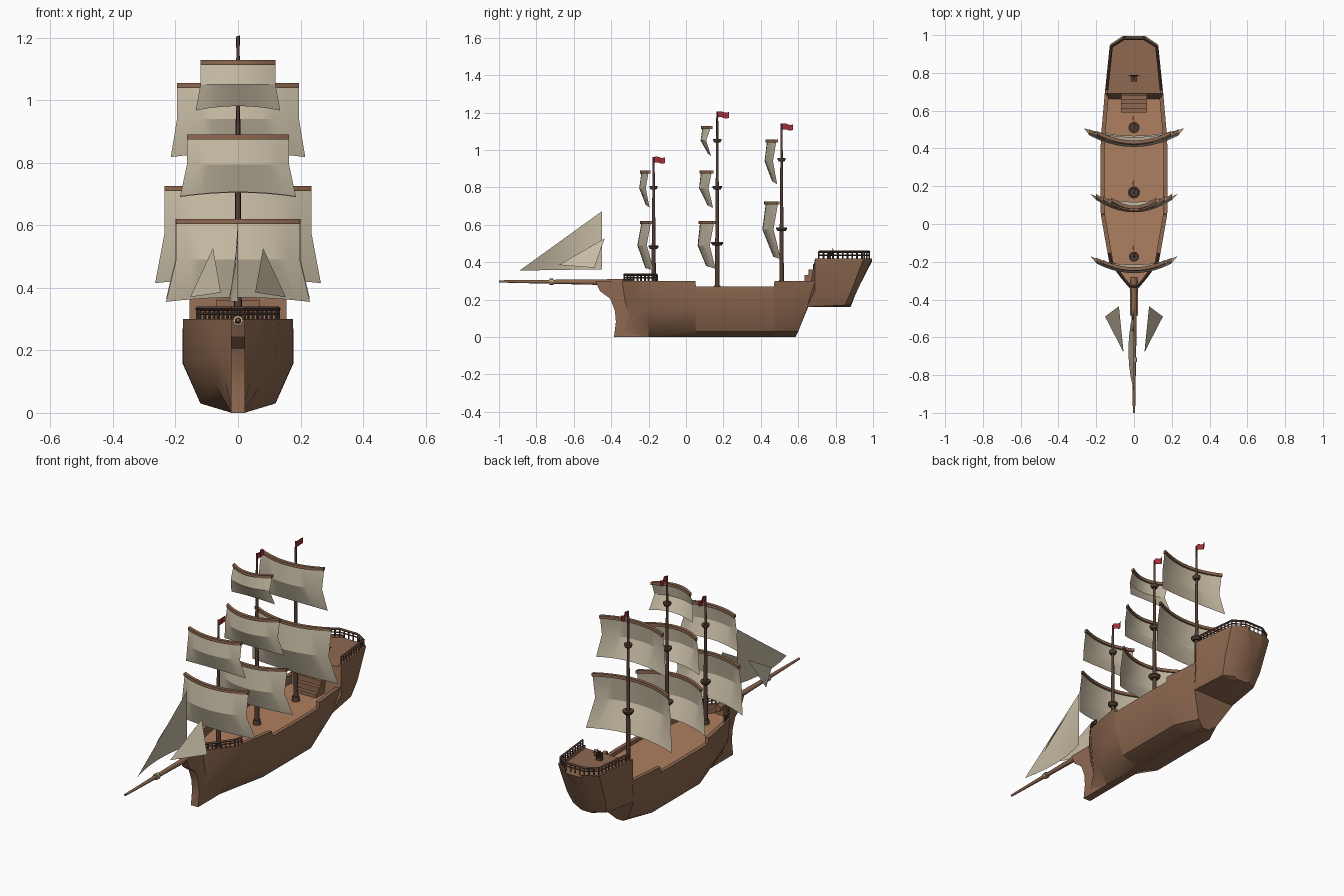
import bpy, bmesh, math
from mathutils import Vector

if "Cube" in bpy.data.objects:
    bpy.data.objects.remove(bpy.data.objects["Cube"])


def mat(name, c):
    m = bpy.data.materials.new(name)
    m.diffuse_color = (*c, 1)
    m.use_nodes = True
    m.node_tree.nodes["Principled BSDF"].inputs["Base Color"].default_value = m.diffuse_color
    return m


WOOD = mat("hull_wood", (.27, .14, .08))
DECK = mat("deck_wood", (.43, .215, .115))
DARK = mat("dark_wood", (.09, .05, .035))
SAIL = mat("canvas", (.58, .51, .38))
RED = mat("red_cloth", (.4, .03, .04))
PALE = mat("pale_band", (.5, .4, .25))


def finish(name, bm, mats, angle=28, recalc=True):
    if recalc:
        bmesh.ops.recalc_face_normals(bm, faces=bm.faces)
    me = bpy.data.meshes.new(name)
    bm.to_mesh(me)
    bm.free()
    ob = bpy.data.objects.new(name, me)
    bpy.context.collection.objects.link(ob)
    for m in mats:
        me.materials.append(m)
    bpy.ops.object.select_all(action='DESELECT')
    bpy.context.view_layer.objects.active = ob
    ob.select_set(True)
    bpy.ops.object.shade_smooth_by_angle(angle=math.radians(angle))
    return ob


def beam(bm, p, q, r1, r2=None, n=4):
    """Tapered round or square bar between two points."""
    p, q = Vector(p), Vector(q)
    d = q - p
    M = d.to_track_quat('Z', 'Y').to_matrix().to_4x4()
    M.translation = (p + q) / 2
    bmesh.ops.create_cone(bm, cap_ends=True, segments=n, radius1=r1,
                          radius2=r1 if r2 is None else r2, depth=d.length, matrix=M)


def box(bm, c, s):
    v = bmesh.ops.create_cube(bm, size=1)['verts']
    bmesh.ops.scale(bm, vec=s, verts=v)
    bmesh.ops.translate(bm, vec=c, verts=v)


def loft_hull(name, stations, deck, wall, mats):
    """Each station: half section of (x, y, z) from keel to sheer; adds bulwark and deck."""
    bm = bmesh.new()
    rings = []
    for half in stations:
        x, y, z = half[-1]
        xi = max(x - wall, .003)
        half = half + [(xi, y, z), (xi, y, deck)]
        ring = half + [(-a, b, c) for a, b, c in reversed(half)]
        rings.append([bm.verts.new(p) for p in ring])
    n = len(rings[0])
    for a, b in zip(rings, rings[1:]):
        for i in range(n):
            j = (i + 1) % n
            f = bm.faces.new((a[i], a[j], b[j], b[i]))
            if i == n // 2 - 1:
                f.material_index = 1
    bm.faces.new(rings[0])
    bm.faces.new(rings[-1])
    return finish(name, bm, mats)


# Main hull, bow to raked stern
def mid(y, w, top):
    return [(.02, y, 0), (.12, y, .03), (w, y, .16), (w, y, top)]


loft_hull("hull", [
    [(.015, -.355, .01), (.015, -.315, .11), (.015, -.335, .2), (.015, -.35, .3)],
    [(.02, -.28, .01), (.04, -.28, .1), (.06, -.28, .19), (.07, -.285, .3)],
    [(.02, -.2, 0), (.07, -.2, .085), (.12, -.2, .17), (.132, -.2, .3)],
    mid(.05, .176, .3), mid(.053, .176, .27), mid(.38, .178, .27),
    mid(.47, .174, .27), mid(.473, .174, .3),
    [(.02, .585, 0), (.06, .6, .03), (.13, .65, .16), (.155, .69, .3)],
], .25, .022, [WOOD, DECK])

# Raised stern with overhanging counter
loft_hull("stern_castle", [
    [(.06, .62, .16), (.13, .645, .16), (.155, .69, .25), (.155, .69, .42)],
    [(.06, .85, .16), (.105, .85, .17), (.12, .885, .25), (.128, .95, .42)],
    [(.03, .88, .16), (.05, .88, .17), (.055, .915, .25), (.06, .995, .42)],
], .405, .015, [WOOD, WOOD])

# Keel and curved stem plate
bm = bmesh.new()
prof = [(-.485, .3), (-.46, .245), (-.405, .205), (-.38, .14), (-.375, .08), (-.385, 0),
        (.58, 0), (.595, .03), (-.29, .04), (-.3, .3)]
f = bm.faces.new([bm.verts.new((-.022, y, z)) for y, z in prof])
ext = bmesh.ops.extrude_face_region(bm, geom=[f])['geom']
bmesh.ops.translate(bm, vec=(.044, 0, 0), verts=[v for v in ext if isinstance(v, bmesh.types.BMVert)])
finish("keel_and_stem", bm, [WOOD])

# Stairs up to the stern deck
bm = bmesh.new()
for i in range(5):
    z = .27 + .03 * i
    box(bm, (0, (.59 + .022 * i + .70) / 2, (z + .24) / 2), (.14, .11 - .022 * i, z - .24))
finish("stairs", bm, [WOOD])


# Railings
def railing(name, half, z, h):
    pts = [Vector((x, y, z)) for x, y in half] + [Vector((-x, y, z)) for x, y in reversed(half)]
    up = Vector((0, 0, h))
    bm = bmesh.new()
    for p, q in zip(pts, pts[1:]):
        beam(bm, p + up, q + up, .007)
        beam(bm, p + up * .5, q + up * .5, .004)
        n = max(1, round((q - p).length / .026))
        for i in range(n + 1):
            a = p.lerp(q, i / n)
            beam(bm, a - Vector((0, 0, .005)), a + up, .005)
    finish(name, bm, [DARK])


railing("stern_rail", [(.143, .71), (.119, .94), (.055, .98)], .42, .036)
railing("bow_rail", [(.13, -.155), (.121, -.2), (.062, -.28), (.02, -.33)], .3, .033)

# Steering wheel on a post
bm = bmesh.new()
box(bm, (0, .765, .425), (.03, .02, .04))
for i in range(8):
    a, b = i * math.pi / 4, (i + 1) * math.pi / 4
    P = lambda t, r: (r * math.cos(t), .785, .448 + r * math.sin(t))
    beam(bm, P(a, .02), P(b, .02), .003)
    beam(bm, (0, .785, .448), P(a, .028), .002)
beam(bm, (0, .76, .448), (0, .79, .448), .006, n=8)
finish("steering_wheel", bm, [DARK])

# Bowsprit and its band
bm = bmesh.new()
beam(bm, (0, -.28, .292), (0, -1, .297), .018, .006, 12)
finish("bowsprit", bm, [WOOD])
bm = bmesh.new()
beam(bm, (0, -.73, .295), (0, -.708, .295), .017, n=8)
finish("bowsprit_band", bm, [PALE])


# Masts with collars and flags
def mast(name, y, top, collars):
    bm = bmesh.new()
    beam(bm, (0, y, .24), (0, y, top), .013, .005, 12)
    beam(bm, (0, y, .245), (0, y, .275), .022, .018, 12)
    for z, r in collars:
        beam(bm, (0, y, z - .009), (0, y, z + .003), r * .7, r, 12)
        beam(bm, (0, y, z + .003), (0, y, z + .01), r, r, 12)
    finish(name, bm, [DARK])
    bm = bmesh.new()
    cols = []
    for i in range(7):
        t = i / 6
        x, dz = .006 * math.sin(t * 6.3), .004 * math.sin(t * 6.3)
        cols.append([bm.verts.new((x + s, y + .062 * t, top - d + dz))
                     for s, d in ((.0015, .002), (.0015, .033), (-.0015, .033), (-.0015, .002))])
    for a, b in zip(cols, cols[1:]):
        for k in range(4):
            bm.faces.new((a[k], a[(k + 1) % 4], b[(k + 1) % 4], b[k]))
    bm.faces.new(cols[0])
    bm.faces.new(cols[-1])
    finish(name + "_flag", bm, [RED])


mast("fore_mast", -.173, .963, [(.48, .027), (.797, .021)])
mast("main_mast", .167, 1.205, [(.497, .032), (.797, .026), (1.048, .022)])
mast("mizzen_mast", .511, 1.14, [(.575, .03), (.947, .022)])


# Square sails: folded in profile, swept back towards the ends, hung from a curved yard
def square_sail(name, ys, zs, ws, sweeps):
    bm = bmesh.new()
    N = 10
    rows = []
    for k in range(3):
        row = []
        for i in range(N + 1):
            u = 2 * i / N - 1
            drop = .014 * (1 - u * u) if k == 2 else 0
            row.append(bm.verts.new((u * ws[k], ys[k] + sweeps[k] * u * u, zs[k] + drop)))
        rows.append(row)
    for a, b in zip(rows, rows[1:]):
        for i in range(N):
            bm.faces.new((a[i], a[i + 1], b[i + 1], b[i]))
    top = [v.co.copy() for v in rows[0]]
    bmesh.ops.solidify(bm, geom=bm.faces[:], thickness=.009)
    finish(name, bm, [SAIL], 22)
    bm = bmesh.new()
    rings = [[bm.verts.new(p + Vector((0, a, b))) for a, b in
              ((-.009, -.008), (.009, -.008), (.009, .008), (-.009, .008))] for p in top]
    for a, b in zip(rings, rings[1:]):
        for k in range(4):
            bm.faces.new((a[k], a[(k + 1) % 4], b[(k + 1) % 4], b[k]))
    bm.faces.new(rings[0])
    bm.faces.new(rings[-1])
    finish(name + "_yard", bm, [WOOD])


square_sail("fore_lower_sail", (-.238, -.26, -.218), (.612, .49, .355), (.198, .198, .23), (.05, .05, .047))
square_sail("fore_upper_sail", (-.238, -.25, -.215), (.882, .795, .692), (.163, .163, .185), (.038, .035, .02))
square_sail("main_lower_sail", (.075, .062, .108), (.612, .49, .365), (.2, .2, .23), (.075, .065, .05))
square_sail("main_middle_sail", (.08, .07, .115), (.882, .795, .69), (.163, .163, .185), (.058, .05, .03))
square_sail("main_top_sail", (.088, .078, .117), (1.12, 1.05, .967), (.12, .12, .135), (.045, .03, .017))
square_sail("mizzen_lower_sail", (.427, .408, .467), (.717, .575, .415), (.235, .235, .265), (.065, .06, .04))
square_sail("mizzen_upper_sail", (.433, .42, .46), (1.047, .94, .818), (.195, .195, .215), (.05, .045, .027))


# Triangular head sails with a slight belly
def jib(name, A, B, C, belly):
    A, B, C = Vector(A), Vector(B), Vector(C)
    bm = bmesh.new()
    N = 6
    g = {}
    for i in range(N + 1):
        for j in range(N + 1 - i):
            a, b = i / N, j / N
            c = 1 - a - b
            p = A * a + B * b + C * c
            p.x += belly * 4 * c * b
            g[i, j] = bm.verts.new(p)
    for i in range(N):
        for j in range(N - i):
            bm.faces.new((g[i, j], g[i + 1, j], g[i, j + 1]))
            if i + j < N - 1:
                bm.faces.new((g[i + 1, j], g[i + 1, j + 1], g[i, j + 1]))
    bmesh.ops.solidify(bm, geom=bm.faces[:], thickness=.005)
    finish(name, bm, [SAIL])


jib("large_jib", (0, -.45, .672), (0, -.45, .362), (0, -.89, .355), -.03)
for s, side in ((1, "right"), (-1, "left")):
    jib("small_jib_" + side, (.08 * s, -.435, .527), (.153 * s, -.49, .37), (.055 * s, -.68, .385), 0)
